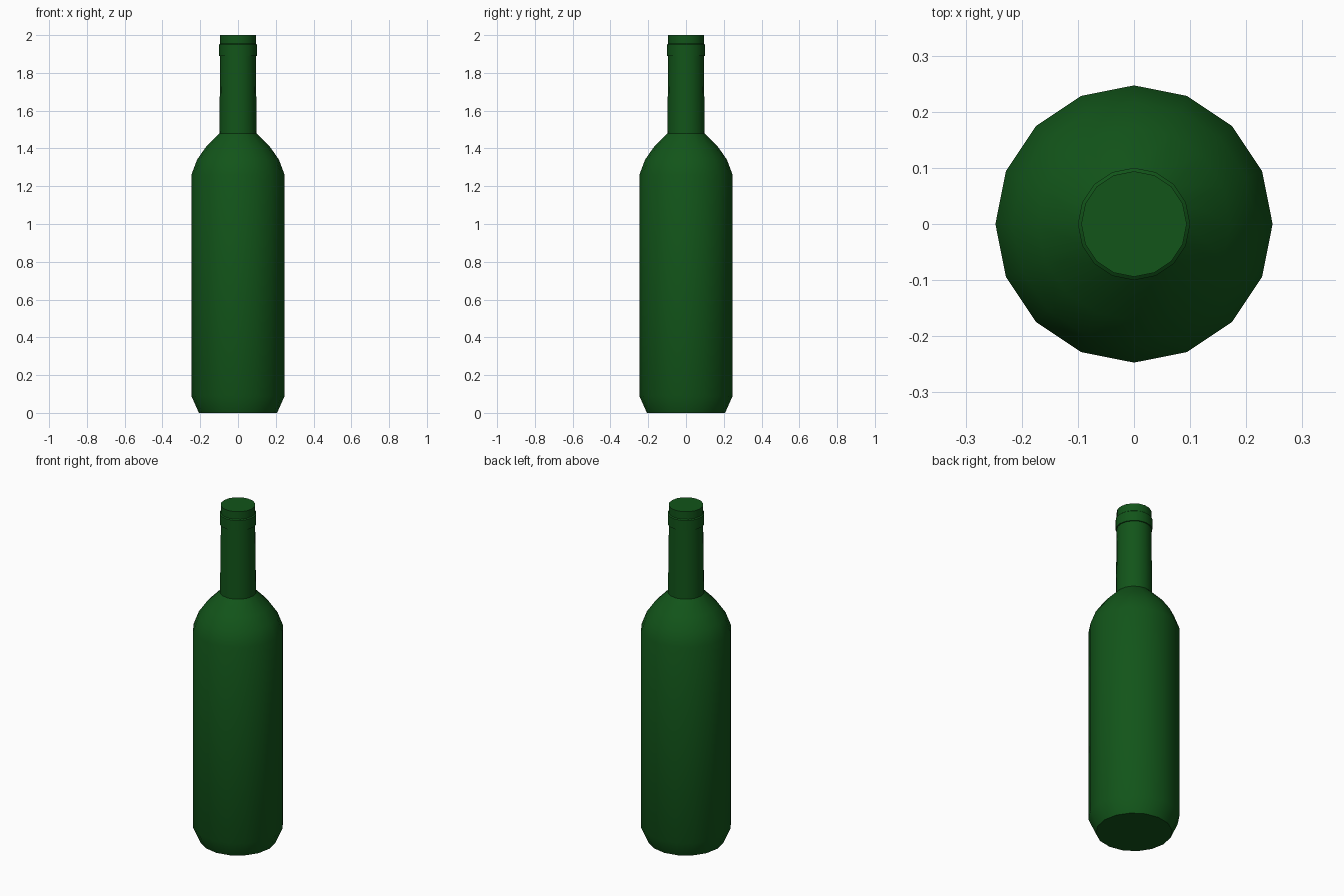
import bpy, bmesh, math

if "Cube" in bpy.data.objects:
    bpy.data.objects.remove(bpy.data.objects["Cube"])

SIDES = 16

glass = bpy.data.materials.new("green_glass")
glass.diffuse_color = (0.006, 0.09, 0.01, 1)
glass.use_nodes = True
glass.node_tree.nodes["Principled BSDF"].inputs["Base Color"].default_value = glass.diffuse_color

# Outline from base to mouth: (radius, height)
profile = [
    (0.207, 0.0), (0.247, 0.09),                                  # base bevel
    (0.247, 1.26), (0.217, 1.34), (0.172, 1.405), (0.099, 1.48),  # body, shoulder
    (0.094, 1.89), (0.1, 1.89), (0.1, 1.95),                      # neck, lip ring
    (0.094, 1.955), (0.094, 2.0),                                 # mouth
]

# Lathe the outline and cap both ends
bm = bmesh.new()
rings = [[bm.verts.new((r * math.cos(i * math.tau / SIDES),
                        r * math.sin(i * math.tau / SIDES), z))
          for i in range(SIDES)] for r, z in profile]
for low, high in zip(rings, rings[1:]):
    for i in range(SIDES):
        j = (i + 1) % SIDES
        bm.faces.new((low[i], low[j], high[j], high[i]))
bm.faces.new(rings[0][::-1])
bm.faces.new(rings[-1])

mesh = bpy.data.meshes.new("bottle")
bm.to_mesh(mesh)
bm.free()
mesh.materials.append(glass)
bottle = bpy.data.objects.new("bottle", mesh)
bpy.context.collection.objects.link(bottle)

# Smooth sides with crisp caps, neck joint and lip
bpy.context.view_layer.objects.active = bottle
bottle.select_set(True)
bpy.ops.object.shade_smooth_by_angle(angle=math.radians(30))
